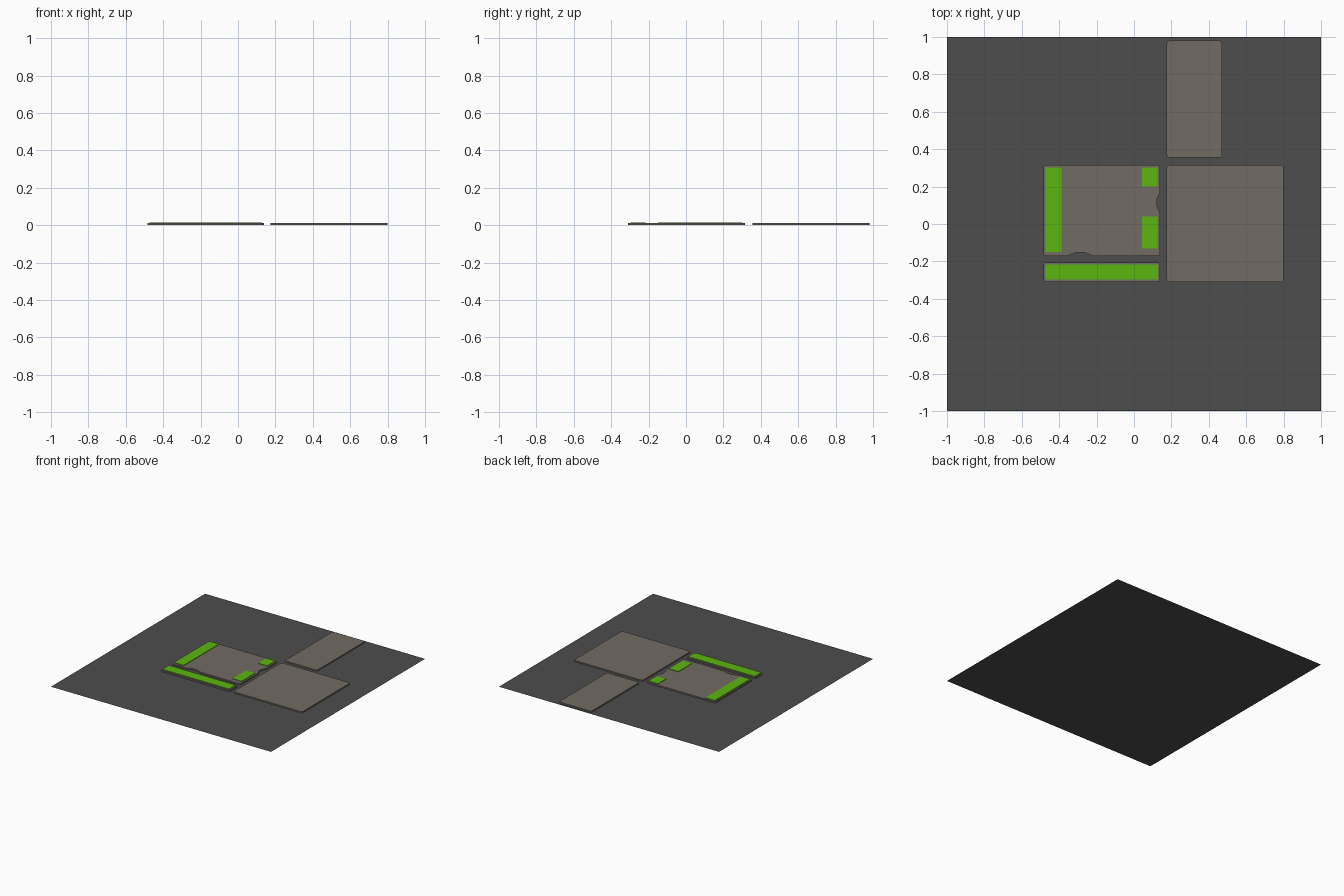
import bpy, bmesh, math

if "Cube" in bpy.data.objects:
    bpy.data.objects.remove(bpy.data.objects["Cube"])


def material(name, color):
    m = bpy.data.materials.new(name)
    m.diffuse_color = (*color, 1)
    m.use_nodes = True
    m.node_tree.nodes["Principled BSDF"].inputs["Base Color"].default_value = m.diffuse_color
    return m


asphalt = material("asphalt", (0.075, 0.075, 0.075))
paving = material("paving", (0.17, 0.145, 0.125))
grass = material("grass", (0.107, 0.47, 0.005))


def rounded_rect(x0, y0, x1, y1, r=0.014, n=3):
    """Counter-clockwise outline, starting at the lower left corner."""
    pts = []
    corners = [(x0 + r, y0 + r, 180), (x1 - r, y0 + r, 270),
               (x1 - r, y1 - r, 0), (x0 + r, y1 - r, 90)]
    for cx, cy, a in corners:
        for i in range(n + 1):
            t = math.radians(a + 90 * i / n)
            pts.append((cx + r * math.cos(t), cy + r * math.sin(t)))
    return pts


def slab(name, outline, z0, z1, mat):
    """Open-bottomed slab standing on the surface below it."""
    bm = bmesh.new()
    low = [bm.verts.new((x, y, z0)) for x, y in outline]
    if z1 > z0:
        top = [bm.verts.new((x, y, z1)) for x, y in outline]
        for i in range(len(low)):
            j = (i + 1) % len(low)
            bm.faces.new((low[i], low[j], top[j], top[i]))
        bm.faces.new(top)
    else:
        bm.faces.new(low)
    me = bpy.data.meshes.new(name)
    bm.to_mesh(me)
    bm.free()
    me.materials.append(mat)
    ob = bpy.data.objects.new(name, me)
    bpy.context.collection.objects.link(ob)
    return ob


def rect(x0, y0, x1, y1):
    return [(x0, y0), (x1, y0), (x1, y1), (x0, y1)]


KERB, LAWN = 0.011, 0.015

# Road surface
slab("road", rect(-1, -1, 1, 1), 0, 0, asphalt)

# Corner block with two driveway notches in its kerb
block = rounded_rect(-0.485, -0.17, 0.14, 0.315)
south_notch = [(-0.353, -0.17), (-0.31, -0.152), (-0.265, -0.152), (-0.22, -0.17)]
east_notch = [(0.14, 0.056), (0.122, 0.10), (0.122, 0.13), (0.14, 0.17)]
block = block[:4] + south_notch + block[4:8] + east_notch + block[8:]
slab("corner_block", block, 0, KERB, paving)

# Plain blocks
for name, box in {
    "verge_block": (-0.485, -0.31, 0.14, -0.205),
    "large_block": (0.175, -0.31, 0.80, 0.315),
    "back_block": (0.175, 0.355, 0.47, 0.98),
}.items():
    slab(name, rounded_rect(*box), 0, KERB, paving)

# Lawns
for name, box in {
    "west_lawn": (-0.473, -0.15, -0.388, 0.303),
    "east_lawn_back": (0.042, 0.20, 0.125, 0.303),
    "east_lawn_front": (0.042, -0.132, 0.125, 0.04),
    "verge_lawn": (-0.474, -0.298, 0.128, -0.217),
}.items():
    slab(name, rect(*box), KERB, LAWN, grass)
